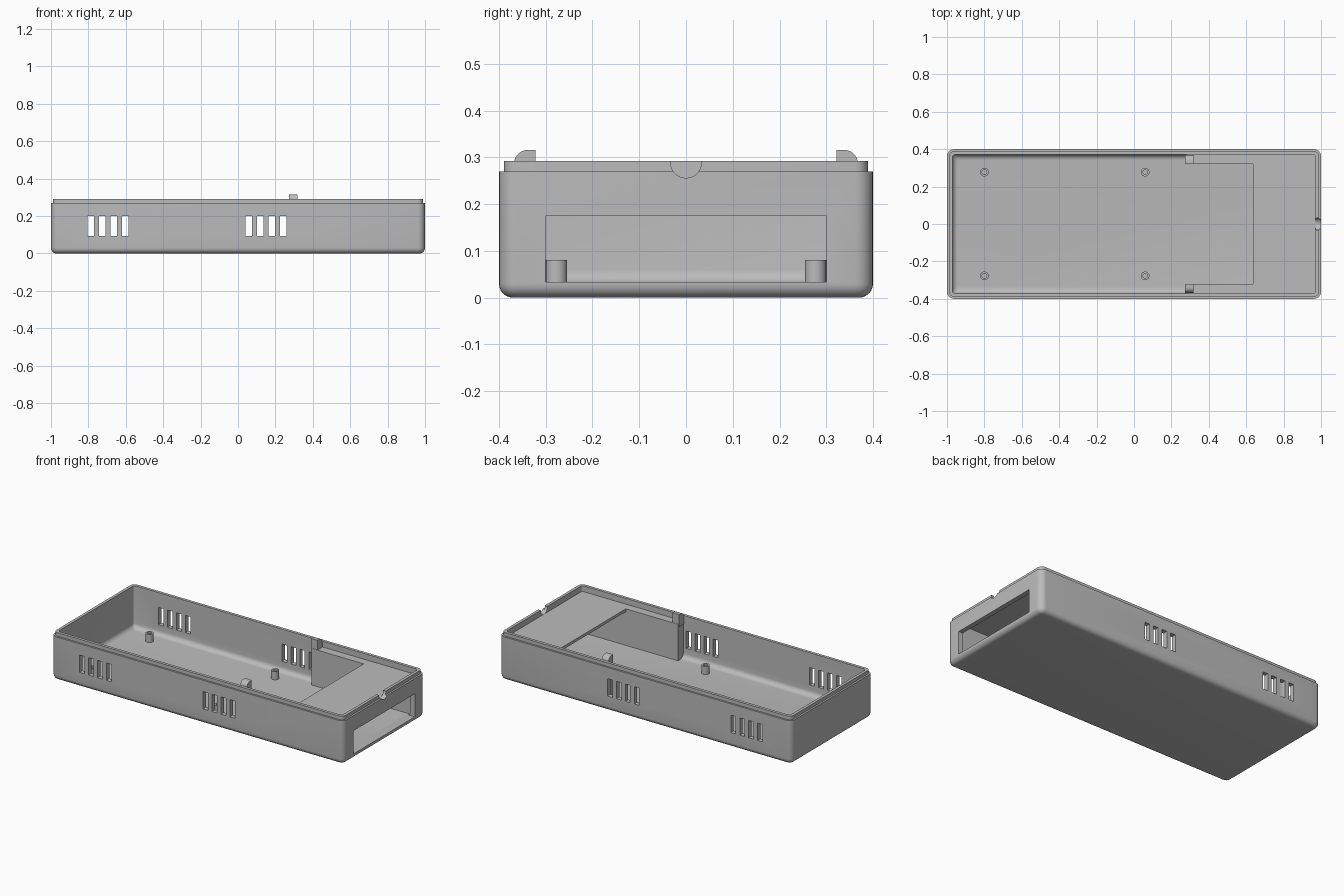
import bpy, bmesh, math
from mathutils import Matrix, Vector

if "Cube" in bpy.data.objects:
    bpy.data.objects.remove(bpy.data.objects["Cube"])

grey = bpy.data.materials.new("plain_grey")
grey.diffuse_color = (0.5, 0.5, 0.5, 1)
grey.use_nodes = True
grey.node_tree.nodes["Principled BSDF"].inputs["Base Color"].default_value = grey.diffuse_color


def finish(name, bm, smooth=True):
    bmesh.ops.recalc_face_normals(bm, faces=bm.faces)
    me = bpy.data.meshes.new(name)
    bm.to_mesh(me)
    bm.free()
    me.materials.append(grey)
    ob = bpy.data.objects.new(name, me)
    bpy.context.collection.objects.link(ob)
    bpy.ops.object.select_all(action='DESELECT')
    ob.select_set(True)
    bpy.context.view_layer.objects.active = ob
    if smooth:
        bpy.ops.object.shade_smooth_by_angle(angle=math.radians(35))
    return ob


def add_box(bm, x0, x1, y0, y1, z0, z1):
    m = (Matrix.Translation(((x0 + x1) / 2, (y0 + y1) / 2, (z0 + z1) / 2))
         @ Matrix.Diagonal((x1 - x0, y1 - y0, z1 - z0, 1)))
    bmesh.ops.create_cube(bm, size=1, matrix=m)


def ring(bm, inset, z, steps=6):
    # rounded rectangle, shrunk by inset
    hx, hy, r = 1 - inset, 0.4 - inset, max(0.038 - inset, 0.015)
    out = []
    for k, (sx, sy) in enumerate(((1, 1), (-1, 1), (-1, -1), (1, -1))):
        for i in range(steps + 1):
            a = math.pi / 2 * (k + i / steps)
            out.append(bm.verts.new((sx * (hx - r) + r * math.cos(a),
                                     sy * (hy - r) + r * math.sin(a), z)))
    return out


def loft(bm, rings):
    for a, b in zip(rings, rings[1:]):
        for i in range(len(a)):
            j = (i + 1) % len(a)
            bm.faces.new((a[i], a[j], b[j], b[i]))


# Tray shell: rounded base, stepped lip, filleted inner floor
R, WALL, FLOOR, TOP, DECK = 0.03, 0.029, 0.03, 0.292, 0.256
arc = [math.pi / 2 * i / 6 for i in range(7)]
profile = [(R - R * math.sin(a), R - R * math.cos(a)) for a in arc]
profile += [(0, 0.27), (0.011, 0.27), (0.011, TOP), (WALL, TOP)]
profile += [(WALL + R - R * math.cos(a), FLOOR + R - R * math.sin(a)) for a in arc]
bm = bmesh.new()
rings = [ring(bm, i, z) for i, z in profile]
loft(bm, rings)
bm.faces.new(rings[0])
bm.faces.new(rings[-1])
shell = finish("tray_shell", bm, False)

# Cutters: vent slots on both long walls, end opening, cable notch
bm = bmesh.new()
for start in (-0.788, 0.057):
    for i in range(4):
        c = start + 0.0615 * i
        add_box(bm, c - 0.017, c + 0.017, -0.5, 0.5, 0.093, 0.2)
add_box(bm, 0.93, 1.1, -0.3, 0.3, FLOOR + 0.003, 0.175)
bmesh.ops.create_cone(bm, cap_ends=True, segments=32, radius1=0.033, radius2=0.033, depth=0.14,
                      matrix=Matrix.Translation((1.02, 0, 0.289)) @ Matrix.Rotation(math.pi / 2, 4, 'Y'))
cutter = finish("opening_cutter", bm, False)
cutter.hide_render = True
bpy.context.view_layer.objects.active = shell
mod = shell.modifiers.new("openings", 'BOOLEAN')
mod.operation, mod.solver, mod.object = 'DIFFERENCE', 'EXACT', cutter
bpy.ops.object.modifier_apply(modifier=mod.name)
bpy.data.objects.remove(cutter)
bpy.ops.object.select_all(action='DESELECT')
shell.select_set(True)
bpy.ops.object.shade_smooth_by_angle(angle=math.radians(35))

# Raised deck over the end bay
bm = bmesh.new()
add_box(bm, 0.636, 0.98, -0.38, 0.38, DECK - 0.018, DECK)
finish("bay_deck", bm, False)

for side, label in ((-1, "front"), (1, "back")):
    # Bay side wall
    bm = bmesh.new()
    y0, y1 = sorted((side * 0.32, side * 0.38))
    add_box(bm, 0.278, 0.98, y0, y1, 0.02, DECK)
    finish(label + "_bay_wall", bm, False)

    # Rounded snap peg standing on the bay wall
    bm = bmesh.new()
    pts = [(0.322, 0.24), (0.322, 0.316)]
    pts += [(0.338 + 0.03 * math.sin(a), 0.286 + 0.03 * math.cos(a)) for a in arc]
    pts.append((0.368, 0.24))
    face = bm.faces.new([bm.verts.new((0.273, side * y, z)) for y, z in pts])
    ext = bmesh.ops.extrude_face_region(bm, geom=[face])["geom"]
    bmesh.ops.translate(bm, vec=Vector((0.046, 0, 0)),
                        verts=[v for v in ext if isinstance(v, bmesh.types.BMVert)])
    finish(label + "_snap_peg", bm)

    # Hollow screw standoffs on the floor
    for n, x in (("left", -0.8), ("middle", 0.06)):
        bm = bmesh.new()
        loops = []
        for r, z in ((0.023, 0.02), (0.023, 0.08), (0.013, 0.08), (0.013, 0.032)):
            loops.append([bm.verts.new((x + r * math.cos(t * math.pi / 12),
                                        side * 0.277 + r * math.sin(t * math.pi / 12), z))
                          for t in range(24)])
        loft(bm, loops)
        bm.faces.new(loops[0])
        bm.faces.new(loops[-1])
        finish(label + "_" + n + "_standoff", bm)
